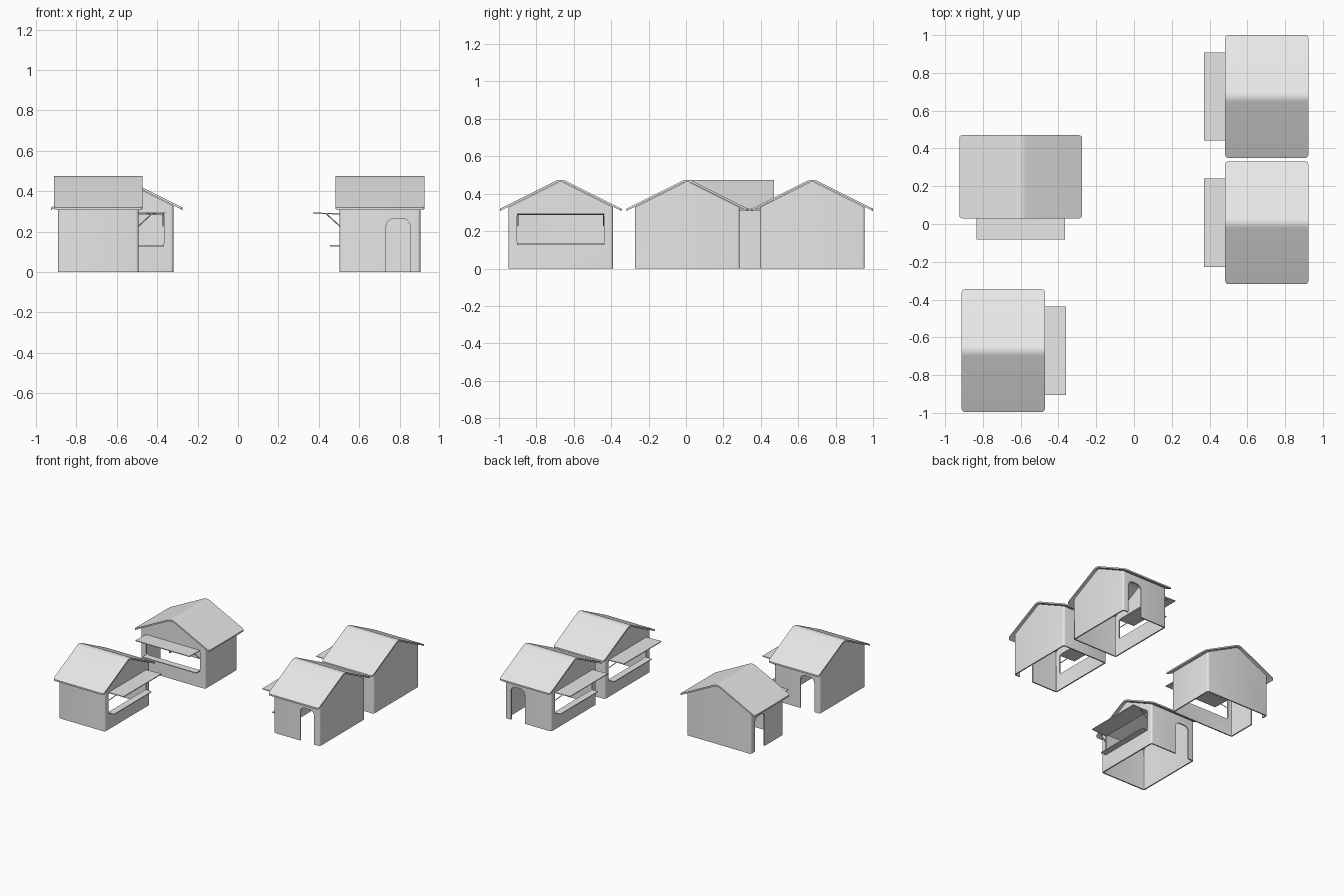
import bpy, bmesh, math
from mathutils import Matrix, Vector

cube = bpy.data.objects.get("Cube")
if cube:
    bpy.data.objects.remove(cube)

grey = bpy.data.materials.new("light grey")
grey.use_nodes = True
grey.diffuse_color = (0.8, 0.8, 0.8, 1)
grey.node_tree.nodes["Principled BSDF"].inputs["Base Color"].default_value = (0.8, 0.8, 0.8, 1)

HALF_W, HALF_D = 0.28, 0.20      # wall footprint
RIDGE, SLOPE = 0.478, 0.5        # roof line


def new_object(name, mesh):
    ob = bpy.data.objects.new(name, mesh)
    bpy.context.scene.collection.objects.link(ob)
    return ob


def to_mesh(name, bm):
    bmesh.ops.recalc_face_normals(bm, faces=bm.faces)
    mesh = bpy.data.meshes.new(name)
    bm.to_mesh(mesh)
    bm.free()
    return mesh


def rounded_rect(x0, x1, y0, y1, r, steps=4):
    corners = [(x1 - r, y1 - r), (x0 + r, y1 - r), (x0 + r, y0 + r), (x1 - r, y0 + r)]
    pts = []
    for i, (cx, cy) in enumerate(corners):
        for s in range(steps + 1):
            a = math.pi / 2 * (i + s / steps)
            pts.append((cx + r * math.cos(a), cy + r * math.sin(a)))
    return pts


def prism(bm, outline, offset):
    """Extrude a closed outline of 3D points along an offset."""
    face = bm.faces.new([bm.verts.new(p) for p in outline])
    ext = bmesh.ops.extrude_face_region(bm, geom=[face])
    moved = [g for g in ext["geom"] if isinstance(g, bmesh.types.BMVert)]
    bmesh.ops.translate(bm, verts=moved, vec=offset)


def wall_mesh():
    # open shell with gabled top
    loop = rounded_rect(-HALF_W, HALF_W, -HALF_D, HALF_D, 0.014)
    half = len(loop) // 2
    loop.insert(half + half // 2, (0, -HALF_D))
    loop.insert(half // 2, (0, HALF_D))
    bm = bmesh.new()
    low = [bm.verts.new((x, y, 0)) for x, y in loop]
    top = [bm.verts.new((x, y, RIDGE - 0.011 - SLOPE * abs(x))) for x, y in loop]
    for i in range(len(loop)):
        j = (i + 1) % len(loop)
        bm.faces.new((low[i], low[j], top[j], top[i]))
    walls = new_object("walls_base", to_mesh("walls_base", bm))
    solid = walls.modifiers.new("thickness", "SOLIDIFY")
    solid.thickness, solid.offset = 0.01, -1

    # serving window and doorway cutters
    bm = bmesh.new()
    prism(bm, [(x, -0.25, z) for x, z in rounded_rect(-0.235, 0.235, 0.13, 0.29, 0.02)], (0, 0.1, 0))
    prism(bm, [(0.23, y, z) for y, z in rounded_rect(0.03, 0.15, -0.1, 0.265, 0.04)], (0.1, 0, 0))
    cutter = new_object("opening_cutter", to_mesh("opening_cutter", bm))
    cutter.hide_render = True
    cut = walls.modifiers.new("openings", "BOOLEAN")
    cut.operation, cut.object, cut.solver = "DIFFERENCE", cutter, "EXACT"

    deps = bpy.context.evaluated_depsgraph_get()
    mesh = bpy.data.meshes.new_from_object(walls.evaluated_get(deps))
    bpy.data.objects.remove(walls)
    bpy.data.objects.remove(cutter)
    return mesh


def roof_mesh():
    # folded sheet with soft ridge and rounded corners
    soft, half, thick, depth = 0.03, 0.325, 0.012, 0.22
    xs = [-half] + [soft * (i / 3 - 1) for i in range(7)] + [half]
    def height(x):
        a = abs(x)
        return RIDGE - SLOPE * (a if a >= soft else (a * a + soft * soft) / (2 * soft)) + 0.004
    top = [(x, -depth, height(x)) for x in xs]
    low = [(x, y, z - thick) for x, y, z in reversed(top)]
    bm = bmesh.new()
    prism(bm, top + low, (0, 2 * depth, 0))
    corners = [e for e in bm.edges
               if all(abs(v.co.x) > half - 0.001 for v in e.verts)
               and abs(e.verts[0].co.y - e.verts[1].co.y) < 0.001
               and abs(e.verts[0].co.x - e.verts[1].co.x) < 0.001]
    bmesh.ops.bevel(bm, geom=corners, offset=0.016, segments=4, profile=0.5, affect="EDGES")
    return to_mesh("roof", bm)


def shelf_mesh(name, tip, root_z, tip_z, thick=0.006):
    # thin board standing out from the window wall
    r = thick / 2
    side = [(-HALF_D + 0.005, root_z - r), (-HALF_D + 0.005, root_z + r), (tip, tip_z + r), (tip, tip_z - r)]
    bm = bmesh.new()
    prism(bm, [(-0.234, y, z) for y, z in side], (0.468, 0, 0))
    return to_mesh(name, bm)


def strut_mesh():
    # pair of slanted awning supports
    a, b = Vector((0, -HALF_D, 0.228)), Vector((0, -0.266, 0.289))
    turn = (b - a).to_track_quat("Z", "Y").to_matrix().to_4x4()
    bm = bmesh.new()
    for x in (-0.229, 0.229):
        place = Matrix.Translation((a + b) / 2 + Vector((x, 0, 0))) @ turn
        bmesh.ops.create_cone(bm, cap_ends=True, segments=8, radius1=0.003, radius2=0.003,
                              depth=(b - a).length, matrix=place)
    return to_mesh("awning_struts", bm)


parts = {
    "walls": wall_mesh(),
    "roof": roof_mesh(),
    "awning": shelf_mesh("awning", -0.332, 0.288, 0.292),
    "counter": shelf_mesh("counter", -0.247, 0.13, 0.13),
    "awning_struts": strut_mesh(),
}

# position, turn in degrees, mirrored door side
huts = {
    "front_right": (-0.692, -0.67, 90, False),
    "back_right": (-0.60, 0.25, 0, True),
    "front_left": (0.703, 0.007, -90, False),
    "back_left": (0.703, 0.675, -90, True),
}

for hut, (x, y, turn, mirrored) in huts.items():
    place = Matrix.Translation((x, y, 0)) @ Matrix.Rotation(math.radians(turn), 4, "Z")
    if mirrored:
        place = place @ Matrix.Diagonal((-1, 1, 1, 1))
    for part, source in parts.items():
        mesh = source.copy()
        mesh.transform(place)
        if mirrored:
            mesh.flip_normals()
        mesh.materials.clear()
        mesh.materials.append(grey)
        ob = new_object(f"{hut}_hut_{part}", mesh)
        bpy.ops.object.select_all(action="DESELECT")
        ob.select_set(True)
        bpy.context.view_layer.objects.active = ob
        bpy.ops.object.shade_smooth_by_angle(angle=math.radians(30))
